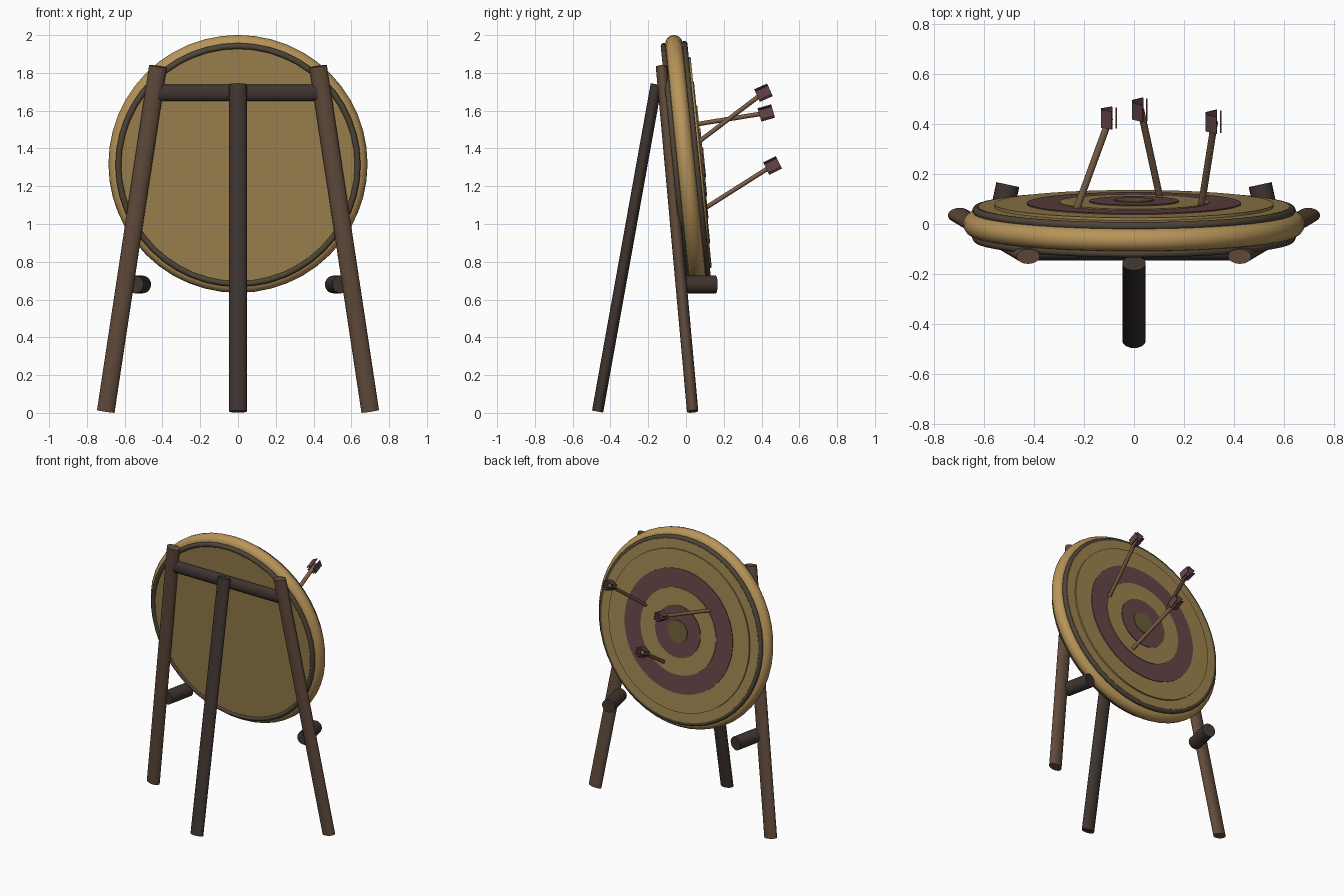
import bpy, math
from mathutils import Matrix, Vector

if "Cube" in bpy.data.objects:
    bpy.data.objects.remove(bpy.data.objects["Cube"])

TILT = 0.1
CENTRE = Vector((0, 0, 1.318))
# local z of the target points out of its painted face (+y, slightly up)
TARGET = Matrix.Translation(CENTRE) @ Matrix.Rotation(TILT - math.pi / 2, 4, 'X')


def material(name, rgb):
    m = bpy.data.materials.new(name)
    m.diffuse_color = (*rgb, 1)
    m.use_nodes = True
    m.node_tree.nodes["Principled BSDF"].inputs["Base Color"].default_value = m.diffuse_color
    return m


STRAW = material("straw", (0.48, 0.30, 0.10))
FACE = material("straw_face", (0.34, 0.23, 0.08))
RED = material("faded_red", (0.13, 0.06, 0.065))
BULL = material("bullseye_brown", (0.15, 0.105, 0.04))
ROPE = material("rope", (0.08, 0.06, 0.038))
WOOD = material("wood", (0.12, 0.07, 0.045))
DARK = material("dark_wood", (0.05, 0.035, 0.03))
SHAFT = material("arrow_wood", (0.20, 0.115, 0.065))


def finish(name, mat, matrix, smooth=True):
    ob = bpy.context.object
    ob.name = name
    ob.data.materials.append(mat)
    ob.data.transform(matrix)
    if smooth:
        bpy.ops.object.shade_smooth_by_angle(angle=math.radians(35))
    return ob


def rod(name, a, b, rx, ry, mat, sides=20):
    """Oval rod from a to b; rx is the half width along world x."""
    a, b = Vector(a), Vector(b)
    d = (b - a).normalized()
    u = Vector((1, 0, 0)) if abs(d.x) < 0.9 else Vector((0, 0, 1))
    u = (u - d * u.dot(d)).normalized()
    v = d.cross(u)
    basis = Matrix((u, v, d)).transposed().to_4x4()
    bpy.ops.mesh.primitive_cylinder_add(vertices=sides, radius=1, depth=(b - a).length)
    return finish(name, mat, Matrix.Translation((a + b) / 2) @ basis
                  @ Matrix.Diagonal((rx, ry, 1, 1)))


def disc(name, radius, low, high, mat):
    bpy.ops.mesh.primitive_cylinder_add(vertices=48, radius=radius, depth=high - low)
    finish(name, mat, TARGET @ Matrix.Translation((0, 0, (low + high) / 2)))


def ring(name, major, minor, offset, mat):
    bpy.ops.mesh.primitive_torus_add(major_radius=major, minor_radius=minor,
                                     major_segments=48, minor_segments=16)
    finish(name, mat, TARGET @ Matrix.Translation((0, 0, offset)))


# Target: straw body, padded rim, rope bindings, stacked scoring rings
disc("target_body", 0.625, -0.06, 0.07, FACE)
ring("target_rim", 0.64, 0.046, 0, STRAW)
ring("back_binding", 0.633, 0.016, -0.055, ROPE)
ring("front_binding", 0.633, 0.016, 0.055, ROPE)
scoring = [(0.56, FACE), (0.43, RED), (0.30, FACE), (0.18, RED), (0.078, BULL)]
for i, (r, mat) in enumerate(scoring):
    disc(f"scoring_ring_{i + 1}", r, 0.06, 0.081 + 0.0045 * i, mat)

# Stand: two side legs with support pegs, crossbar, rear prop
for s, side in ((-1, "left"), (1, "right")):
    rod(f"{side}_leg", (s * 0.70, 0.035, 0.008), (s * 0.424, -0.13, 1.835),
        0.047, 0.03, WOOD)
    rod(f"{side}_peg", (s * 0.546, -0.03, 0.68), (s * 0.506, 0.158, 0.68),
        0.047, 0.047, DARK)
rod("crossbar", (-0.42, -0.118, 1.695), (0.42, -0.118, 1.695), 0.043, 0.028, DARK)
rod("prop_leg", (0, -0.468, 0.007), (0, -0.157, 1.74), 0.047, 0.03, DARK)

# Arrows: entry point, centre of the fletching, pitch of the fletching
arrows = [((-0.232, 0.055, 1.528), (-0.097, 0.425, 1.588), 16),
          ((0.106, 0.095, 1.08), (0.027, 0.458, 1.31), 26),
          ((0.268, 0.06, 1.43), (0.323, 0.41, 1.695), 24)]
for n, (tip, tail, pitch) in enumerate(arrows, 1):
    rod(f"arrow_{n}_shaft", tip, tail, 0.014, 0.012, SHAFT, 12)
    frame = Matrix.Translation(tail) @ Matrix.Rotation(math.radians(pitch), 4, 'X')
    for k in range(3):
        bpy.ops.mesh.primitive_cube_add(size=1)
        finish(f"arrow_{n}_vane_{k + 1}", RED,
               frame @ Matrix.Rotation(k * math.tau / 3, 4, 'Y')
               @ Matrix.Translation((0.025, 0, 0))
               @ Matrix.Diagonal((0.006, 0.075, 0.05, 1)), smooth=False)
